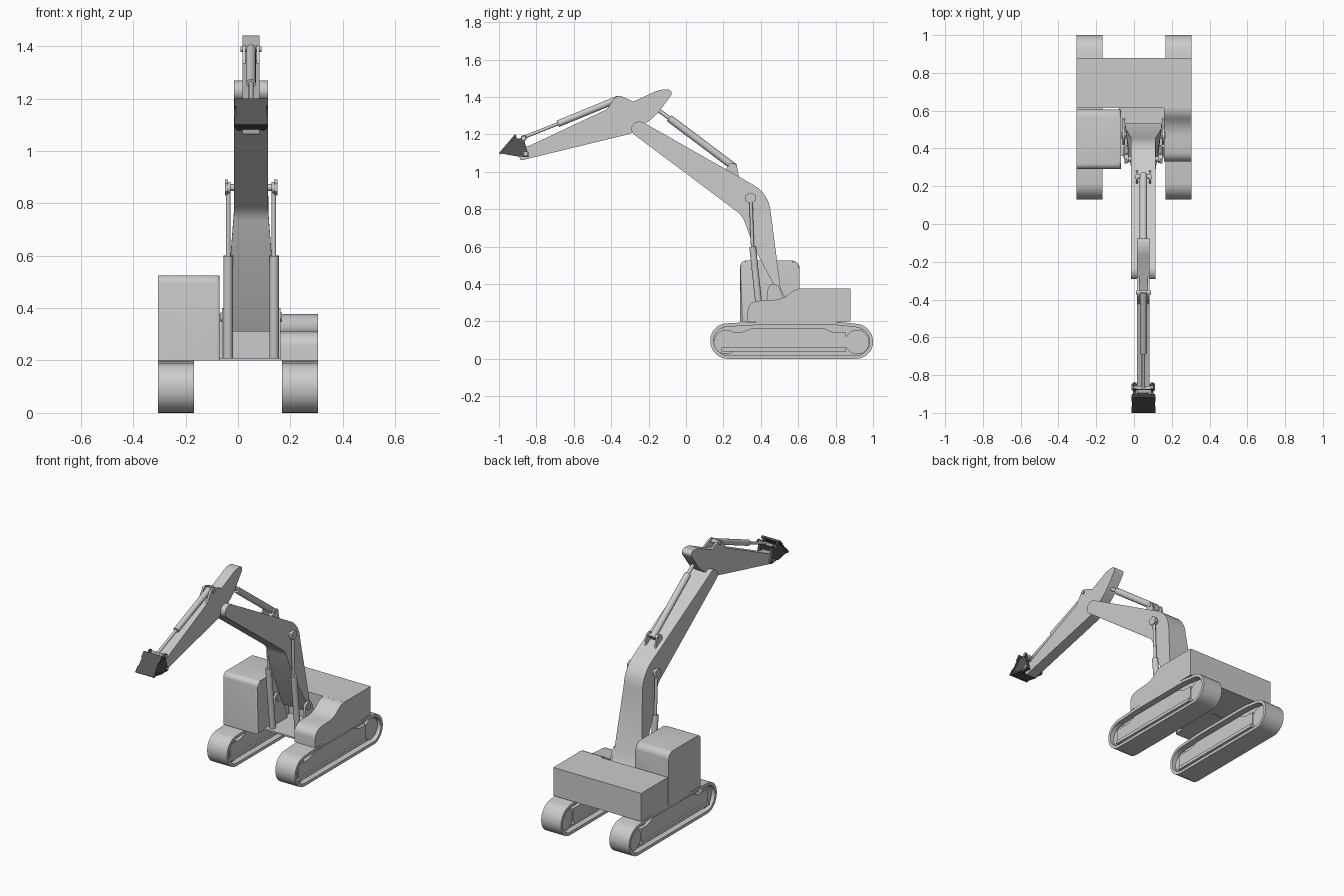
import bpy, bmesh, math
from mathutils import Vector

if "Cube" in bpy.data.objects:
    bpy.data.objects.remove(bpy.data.objects["Cube"])

CX = 0.05  # centre line of the digging arm
dark = bpy.data.materials.new("dark_steel")
dark.diffuse_color = (0.09, 0.09, 0.09, 1)
dark.use_nodes = True
dark.node_tree.nodes["Principled BSDF"].inputs["Base Color"].default_value = dark.diffuse_color


def outline(pts, n=6):
    """(y, z) points; an optional third value rounds that corner with an arc."""
    out = []
    for i, p in enumerate(pts):
        c = Vector(p[:2])
        if len(p) < 3:
            out.append(c)
            continue
        u = (Vector(pts[i - 1][:2]) - c).normalized()
        v = (Vector(pts[(i + 1) % len(pts)][:2]) - c).normalized()
        a, b, w = c + u * p[2], c + v * p[2], math.sin(u.angle(v) / 2)
        for k in range(n + 1):
            t = k / n
            f = ((1 - t) ** 2, 2 * w * t * (1 - t), t * t)
            out.append((a * f[0] + c * f[1] + b * f[2]) / sum(f))
    return out


def finish(name, bm, mat=None):
    bmesh.ops.recalc_face_normals(bm, faces=bm.faces)
    me = bpy.data.meshes.new(name)
    bm.to_mesh(me)
    bm.free()
    ob = bpy.data.objects.new(name, me)
    bpy.context.collection.objects.link(ob)
    if mat:
        me.materials.append(mat)
    return ob


def prism_bm(pts, x0, x1, n=6):
    bm = bmesh.new()
    loop = outline(pts, n)
    a = [bm.verts.new((x0, p.x, p.y)) for p in loop]
    b = [bm.verts.new((x1, p.x, p.y)) for p in loop]
    bm.faces.new(a)
    bm.faces.new(b[::-1])
    for i in range(len(a)):
        j = (i + 1) % len(a)
        bm.faces.new((a[i], a[j], b[j], b[i]))
    return bm


def prism(name, pts, x0, x1, mat=None, n=6):
    return finish(name, prism_bm(pts, x0, x1, n), mat)


def box(name, x0, x1, y0, y1, z0, z1):
    return prism(name, [(y0, z0), (y1, z0), (y1, z1), (y0, z1)], x0, x1)


def rod(name, p0, p1, r, seg=20, mat=None):
    p0, p1 = Vector(p0), Vector(p1)
    d = p1 - p0
    bm = bmesh.new()
    bmesh.ops.create_cone(bm, cap_ends=True, segments=seg, radius1=r, radius2=r, depth=d.length)
    m = d.to_track_quat('Z', 'Y').to_matrix().to_4x4()
    m.translation = (p0 + p1) / 2
    bmesh.ops.transform(bm, matrix=m, verts=bm.verts)
    return finish(name, bm, mat)


def ring(name, outer, inner, x0, x1):
    bm = bmesh.new()
    lo, li = outline(outer, 8), outline(inner, 8)
    loops = [[bm.verts.new((x, p.x, p.y)) for p in l]
             for x, l in ((x0, lo), (x1, lo), (x1, li), (x0, li))]
    for k in range(4):
        a, b = loops[k], loops[(k + 1) % 4]
        for i in range(len(a)):
            j = (i + 1) % len(a)
            bm.faces.new((a[i], a[j], b[j], b[i]))
    return finish(name, bm)


# crawler tracks
outer = [(0.13, 0, .095), (0.13, 0.185, .085), (0.40, 0.2, .05),
         (0.80, 0.2, .05), (1.0, 0.177, .085), (1.0, 0, .09)]
inner = [(0.148, 0.018, .08), (0.148, 0.167, .07), (0.40, 0.182, .05),
         (0.80, 0.182, .05), (0.982, 0.16, .07), (0.982, 0.018, .075)]
for s, side in ((-1, "left"), (1, "right")):
    c = s * 0.2365
    ring(side + "_track_belt", outer, inner, c - 0.0685, c + 0.0685)
    prism(side + "_track_web", inner, c - 0.03, c + 0.03)
    prism(side + "_track_frame", [(0.19, 0.06), (0.855, 0.06), (0.855, 0.14), (0.79, 0.14),
          (0.74, 0.163), (0.35, 0.163), (0.29, 0.14), (0.19, 0.14)], c - 0.05, c + 0.05)
    box(side + "_track_rail", c - 0.06, c + 0.06, 0.19, 0.855, 0.04, 0.06)
    for y in (0.215, 0.915):
        rod(side + "_track_wheel", (c - 0.045, y, 0.09), (c + 0.045, y, 0.09), 0.065, 32)

# upper body
box("rear_body", -0.305, 0.305, 0.615, 0.88, 0.2, 0.377)
box("floor_plate", -0.08, 0.165, 0.36, 0.62, 0.2, 0.21)
prism("side_pod", [(0.33, 0.2), (0.33, 0.30, .045), (0.40, 0.312), (0.515, 0.317, .05),
                   (0.585, 0.375, .03), (0.62, 0.377), (0.62, 0.2)], 0.16, 0.305)

# cab, with its inner edge softened
bm = prism_bm([(0.29, 0.2), (0.29, 0.525, .03), (0.607, 0.525, .04), (0.607, 0.2)], -0.305, -0.07)
edges = [e for e in bm.edges if all(v.co.x > -0.1 for v in e.verts)
         and max(v.co.z for v in e.verts) > 0.25
         and not all(v.co.y > 0.606 for v in e.verts)]
bmesh.ops.bevel(bm, geom=edges, offset=0.012, segments=3, profile=0.5, affect='EDGES')
finish("cab", bm)

# boom, widening towards its foot
bm = prism_bm([(0.515, 0.31), (0.535, 0.32), (0.505, 0.38), (0.44, 0.885, .09), (-0.265, 1.285, .045),
               (-0.305, 1.22, .035), (0.302, 0.765, .035), (0.363, 0.596)], CX - 0.065, CX + 0.065)
bmesh.ops.bisect_plane(bm, geom=bm.verts[:] + bm.edges[:] + bm.faces[:],
                       plane_co=(0, 0.31, 0.735), plane_no=(0, -0.3, 1))
for v in bm.verts:
    if v.co.y > 0.25 and v.co.z < 0.79:
        k = min(1, max(0, (0.77 - v.co.z) / 0.42))
        v.co.x = CX + (v.co.x - CX) * (1 + 0.5 * k)
finish("boom", bm)

# boom foot brackets, lift cylinders and their pins
for s, side in ((-1, "left"), (1, "right")):
    x = CX + s * 0.105
    prism(side + "_boom_bracket", [(0.42, 0.205), (0.44, 0.40, .03), (0.495, 0.40, .03),
          (0.56, 0.205)], x - 0.007, x + 0.007)
    rod(side + "_foot_pin", (x - 0.012, 0.47, 0.365), (x + 0.012, 0.47, 0.365), 0.018, 12)
    x = CX + s * 0.088
    rod(side + "_lift_barrel", (x, 0.398, 0.21), (x, 0.356, 0.60), 0.018)
    rod(side + "_lift_rod", (x - s * 0.001, 0.356, 0.59), (x - s * 0.001, 0.346, 0.86), 0.009, 16)
    rod(side + "_lift_eye", (x - 0.01, 0.345, 0.86), (x + 0.01, 0.345, 0.86), 0.022)
    rod(side + "_lift_nut", (x, 0.345, 0.86), (x + s * 0.012, 0.345, 0.86), 0.03, 6)
rod("lift_pin", (CX - 0.095, 0.345, 0.86), (CX + 0.095, 0.345, 0.86), 0.013)

# stick
prism("stick", [(-0.885, 1.06, .01), (-0.905, 1.128, .02), (-0.84, 1.138), (-0.40, 1.345),
                (-0.30, 1.367), (-0.13, 1.445, .04), (-0.06, 1.435, .035), (-0.16, 1.30, .04),
                (-0.29, 1.205, .03)], CX - 0.033, CX + 0.033)

# stick cylinder with lugs on the boom
for s in (-1, 1):
    x = CX + s * 0.034
    prism("boom_lug", [(0.19, 0.97), (0.235, 1.05, .015), (0.27, 1.04, .012), (0.29, 0.94)],
          x - 0.005, x + 0.005)
    x = CX + s * 0.027
    prism("stick_lug", [(-0.43, 1.325), (-0.375, 1.405, .015), (-0.345, 1.405, .015),
          (-0.27, 1.37), (-0.30, 1.33)], x - 0.006, x + 0.006)
rod("boom_lug_pin", (CX - 0.042, 0.25, 1.03), (CX + 0.042, 0.25, 1.03), 0.012, 16)
rod("stick_barrel", (CX, 0.262, 1.022), (CX, -0.09, 1.287), 0.02)
rod("stick_rod", (CX, -0.08, 1.28), (CX, -0.15, 1.332), 0.011, 16)

# bucket cylinder
rod("bucket_barrel", (CX, -0.36, 1.39), (CX, -0.685, 1.257), 0.018)
rod("bucket_rod", (CX, -0.68, 1.259), (CX, -0.872, 1.182), 0.009, 16)
rod("stick_lug_pin", (CX - 0.04, -0.362, 1.388), (CX + 0.04, -0.362, 1.388), 0.011, 16)

# quick coupler: notched face plate, cheeks, base and pins
for k, (t0, t1, h) in enumerate(((0, .3, .064), (.3, .7, .058), (.7, 1, .064))):
    p = Vector((-1.0, 1.10))
    d = Vector((0.085, 0.10))
    q = Vector((0.01, -0.008))
    a, b = p + d * t0, p + d * t1
    prism("coupler_face", [tuple(v) for v in (a, b, b + q, a + q)], CX - h, CX + h, dark)
prism("coupler_base", [(-1.0, 1.10), (-0.90, 1.082), (-0.90, 1.092), (-0.985, 1.11)],
      CX - 0.06, CX + 0.06, dark)
for s in (-1, 1):
    x = CX + s * 0.046
    prism("coupler_cheek", [(-0.995, 1.103), (-0.915, 1.197), (-0.903, 1.178), (-0.885, 1.178),
          (-0.872, 1.195), (-0.84, 1.078), (-0.90, 1.083)], x - 0.008, x + 0.008, dark)
for y, z in ((-0.868, 1.18), (-0.857, 1.097)):
    rod("coupler_pin", (CX - 0.062, y, z), (CX + 0.062, y, z), 0.01, 12)
    for s in (-1, 1):
        rod("coupler_collar", (CX + s * 0.05, y, z), (CX + s * 0.058, y, z), 0.016, 12, dark)

bpy.ops.object.select_all(action='SELECT')
bpy.context.view_layer.objects.active = bpy.data.objects["cab"]
bpy.ops.object.shade_smooth_by_angle(angle=math.radians(30))
